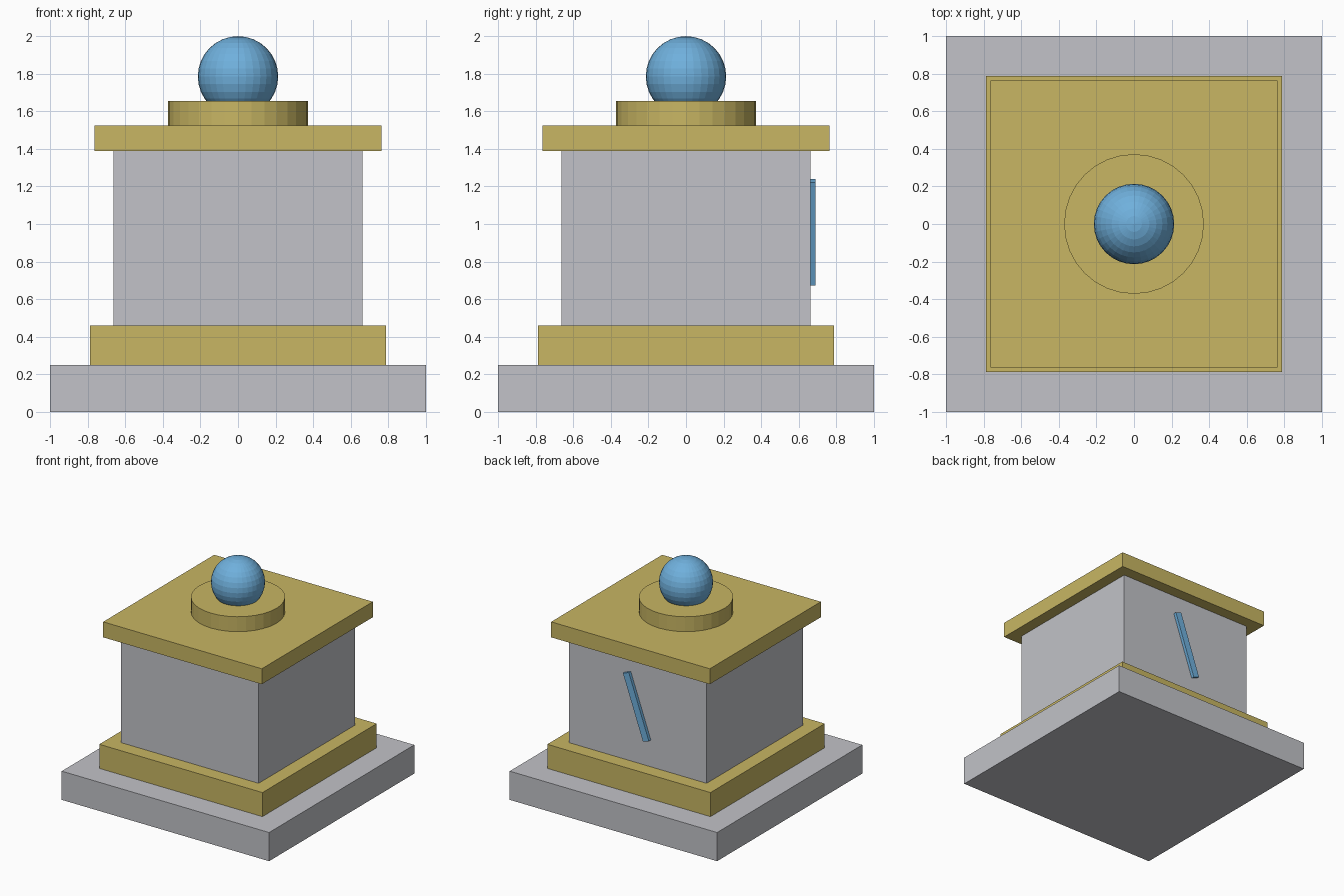
import bpy
import math

if "Cube" in bpy.data.objects:
    bpy.data.objects.remove(bpy.data.objects["Cube"])


def material(name, rgb):
    m = bpy.data.materials.new(name)
    m.diffuse_color = (*rgb, 1.0)
    m.use_nodes = True
    m.node_tree.nodes["Principled BSDF"].inputs["Base Color"].default_value = m.diffuse_color
    return m


stone = material("grey stone", (0.54, 0.545, 0.58))
gold = material("dull gold", (0.58, 0.468, 0.125))
blue = material("sky blue", (0.16, 0.435, 0.72))


def finish(name, mat):
    ob = bpy.context.object
    ob.name = name
    ob.data.materials.append(mat)
    return ob


def box(name, mat, size, centre, rotation=(0, 0, 0)):
    bpy.ops.mesh.primitive_cube_add(size=1, location=centre, rotation=rotation)
    ob = finish(name, mat)
    ob.scale = size
    return ob


# Square tiers: name, material, half width, bottom, top
tiers = [
    ("base_slab", stone, 1.0, 0.0, 0.25),
    ("plinth", gold, 0.787, 0.25, 0.46),
    ("body_block", stone, 0.663, 0.46, 1.39),
    ("cap_slab", gold, 0.765, 1.39, 1.525),
]
for name, mat, half, low, high in tiers:
    box(name, mat, (2 * half, 2 * half, high - low), (0, 0, (low + high) / 2))

# Round collar carrying the ball
bpy.ops.mesh.primitive_cylinder_add(vertices=32, radius=0.372, depth=0.13,
                                    location=(0, 0, 1.59))
finish("ball_collar", gold)

# Faceted ball
bpy.ops.mesh.primitive_uv_sphere_add(segments=32, ring_count=16, radius=0.214,
                                     location=(0, 0, 1.786))
finish("ball", blue)

# Slanted bar on the back face
box("slanted_bar", blue, (0.06, 0.04, 0.58), (0, 0.67, 0.957),
    (0, math.radians(19.5), 0))
